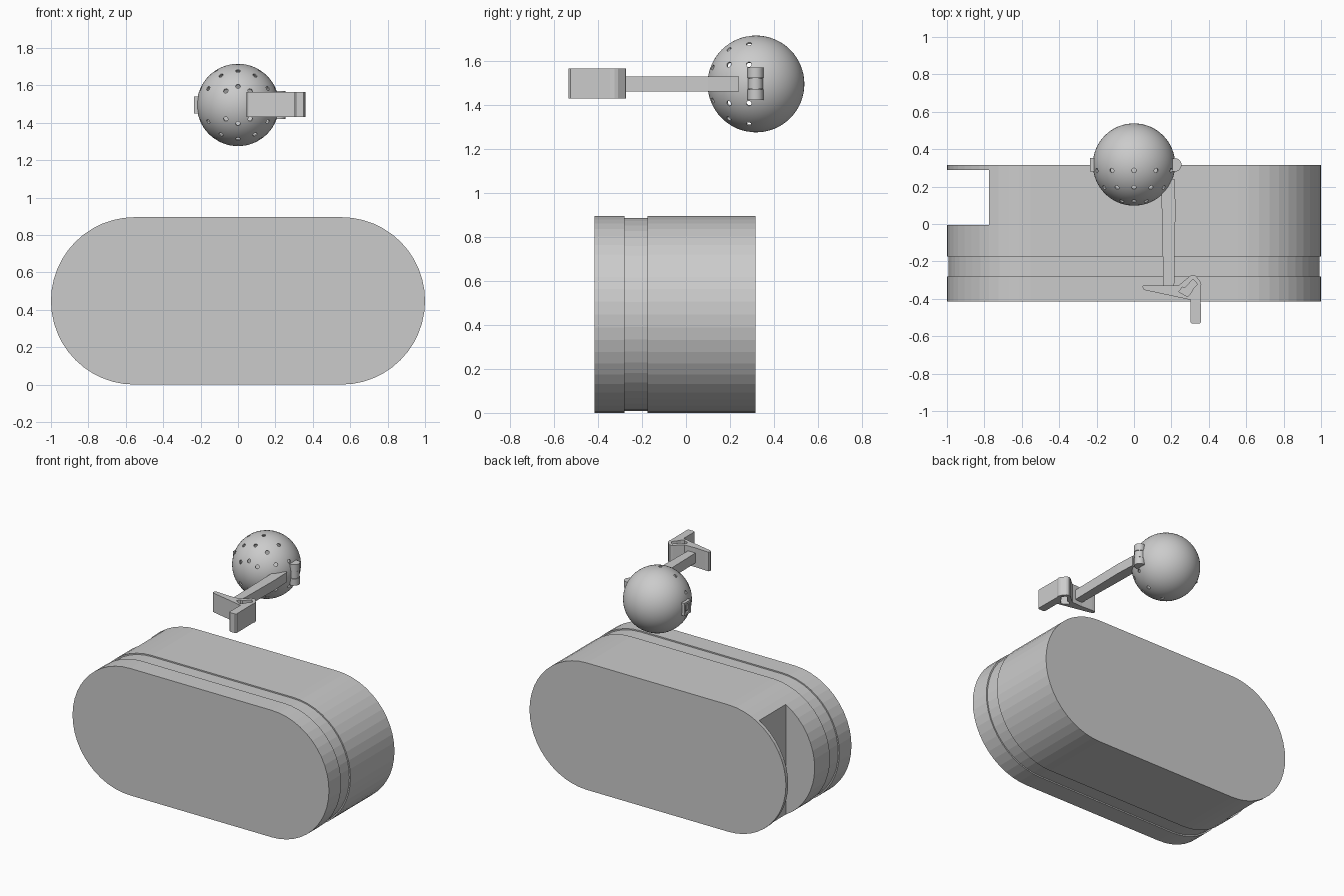
import bpy, bmesh
from math import sin, cos, pi, radians, sqrt
from mathutils import Vector, Matrix

if "Cube" in bpy.data.objects:
    bpy.data.objects.remove(bpy.data.objects["Cube"])

BALL = Vector((0, 0.318, 1.495))
R = 0.22


def finish(name, bm, smooth=False):
    bmesh.ops.recalc_face_normals(bm, faces=bm.faces) if not smooth else None
    me = bpy.data.meshes.new(name)
    bm.to_mesh(me)
    bm.free()
    ob = bpy.data.objects.new(name, me)
    bpy.context.collection.objects.link(ob)
    return ob


def prism(name, pts, a, b, axis='Z'):
    """Extrude a 2D outline from a to b along Z (xy outline) or Y (xz outline)."""
    bm = bmesh.new()
    to3 = (lambda p, t: (p[0], p[1], t)) if axis == 'Z' else (lambda p, t: (p[0], t, p[1]))
    lo = [bm.verts.new(to3(p, a)) for p in pts]
    hi = [bm.verts.new(to3(p, b)) for p in pts]
    bm.faces.new(lo)
    bm.faces.new(hi)
    n = len(pts)
    for i in range(n):
        j = (i + 1) % n
        bm.faces.new((lo[i], lo[j], hi[j], hi[i]))
    return finish(name, bm)


def box(name, x0, x1, y0, y1, z0, z1):
    return prism(name, [(x0, y0), (x1, y0), (x1, y1), (x0, y1)], z0, z1)


def activate(ob):
    bpy.ops.object.select_all(action='DESELECT')
    ob.select_set(True)
    bpy.context.view_layer.objects.active = ob


def cut(ob, cutter):
    m = ob.modifiers.new("cut", 'BOOLEAN')
    m.operation, m.solver, m.object = 'DIFFERENCE', 'EXACT', cutter
    activate(ob)
    bpy.ops.object.modifier_apply(modifier=m.name)
    bpy.data.objects.remove(cutter)


def smooth(ob, deg=35):
    activate(ob)
    bpy.ops.object.shade_smooth_by_angle(angle=radians(deg))


def stadium(inset=0.0, n=24):
    r, c, zc = 0.4475 - inset, 0.5525, 0.4475
    right = [(c + r * cos(t), zc + r * sin(t)) for t in (-pi / 2 + pi * i / n for i in range(n + 1))]
    return right + [(-x, 2 * zc - z) for x, z in right]


# Tin: back body, recessed neck, front lid
body = prism("tin_body", stadium(), -0.175, 0.315, 'Y')
cut(body, box("notch_cutter", -1.1, -0.775, -0.005, 0.29, -0.1, 1.0))
prism("tin_neck", stadium(0.009), -0.285, -0.17, 'Y')
prism("tin_lid", stadium(), -0.415, -0.28, 'Y')

# Infuser ball: hollow shell with its poles on the y axis
bm = bmesh.new()
turn = Matrix.Translation(BALL) @ Matrix.Rotation(pi / 2, 4, 'X')
bmesh.ops.create_uvsphere(bm, u_segments=64, v_segments=32, radius=R, matrix=turn)
outer = set(bm.faces)
bmesh.ops.create_uvsphere(bm, u_segments=64, v_segments=32, radius=R - 0.008, matrix=turn)
bmesh.ops.reverse_faces(bm, faces=[f for f in bm.faces if f not in outer])
ball = finish("infuser_ball", bm, smooth=True)

# Perforations: three rings of holes on the front half
bm = bmesh.new()
for dy, angles in ((-0.032, (0, 33, 66)), (-0.123, (0, 30, 61)), (-0.196, (0, 41))):
    r = sqrt(R * R - dy * dy)
    ring = {s * a for q in angles for a in (q, 180 - q) for s in (1, -1)} - {-180}
    for a in sorted(ring):
        d = Vector((r * sin(radians(a)), dy, r * cos(radians(a))))
        mat = Matrix.Translation(BALL + d) @ d.to_track_quat('Z', 'Y').to_matrix().to_4x4()
        bmesh.ops.create_cone(bm, cap_ends=True, segments=12, radius1=0.0125, radius2=0.0125,
                              depth=0.06, matrix=mat)
cut(ball, finish("hole_cutter", bm))
smooth(ball)

# Hinge: three knuckles and leaf on the right
for i in range(3):
    z = 1.495 + (i - 1) * 0.05
    bpy.ops.mesh.primitive_cylinder_add(vertices=24, radius=0.036 if i != 1 else 0.034,
                                        depth=0.048, location=(0.218, 0.316, z))
    bpy.context.object.name = "hinge_knuckle_%d" % (i + 1)
    smooth(bpy.context.object)
bpy.ops.mesh.primitive_cylinder_add(vertices=16, radius=0.028, depth=0.146, location=(0.218, 0.316, 1.495))
bpy.context.object.name = "hinge_pin"

# Clasp: small frame with an inner tab on the left
clasp = box("clasp_frame", -0.235, -0.2, 0.28, 0.354, 1.45, 1.54)
cut(clasp, box("clasp_cutter", -0.3, -0.222, 0.295, 0.339, 1.466, 1.524))
box("clasp_tab", -0.23, -0.21, 0.303, 0.331, 1.476, 1.514)

# Handle arm, slightly tapered towards the clip
prism("handle_arm", [(0.157, -0.33), (0.215, -0.33), (0.222, 0.1), (0.216, 0.24), (0.146, 0.24), (0.148, 0.1)],
      1.46, 1.53)

# Clip: thumb plate, bent loop and hanging lip
clip = prism("handle_clip", [
    (0.046, -0.333), (0.054, -0.325), (0.08, -0.325), (0.16, -0.330), (0.24, -0.327),
    (0.30, -0.277), (0.315, -0.272), (0.33, -0.277), (0.355, -0.308), (0.36, -0.325),
    (0.356, -0.345), (0.358, -0.525), (0.35, -0.533), (0.31, -0.533), (0.302, -0.525),
    (0.302, -0.405), (0.285, -0.402), (0.06, -0.354), (0.048, -0.347)], 1.43, 1.565)
cut(clip, prism("clip_cutter", [(0.24, -0.362), (0.258, -0.338), (0.275, -0.34), (0.315, -0.295),
                                (0.340, -0.322), (0.318, -0.345), (0.30, -0.375), (0.285, -0.388)], 1.3, 1.7))
